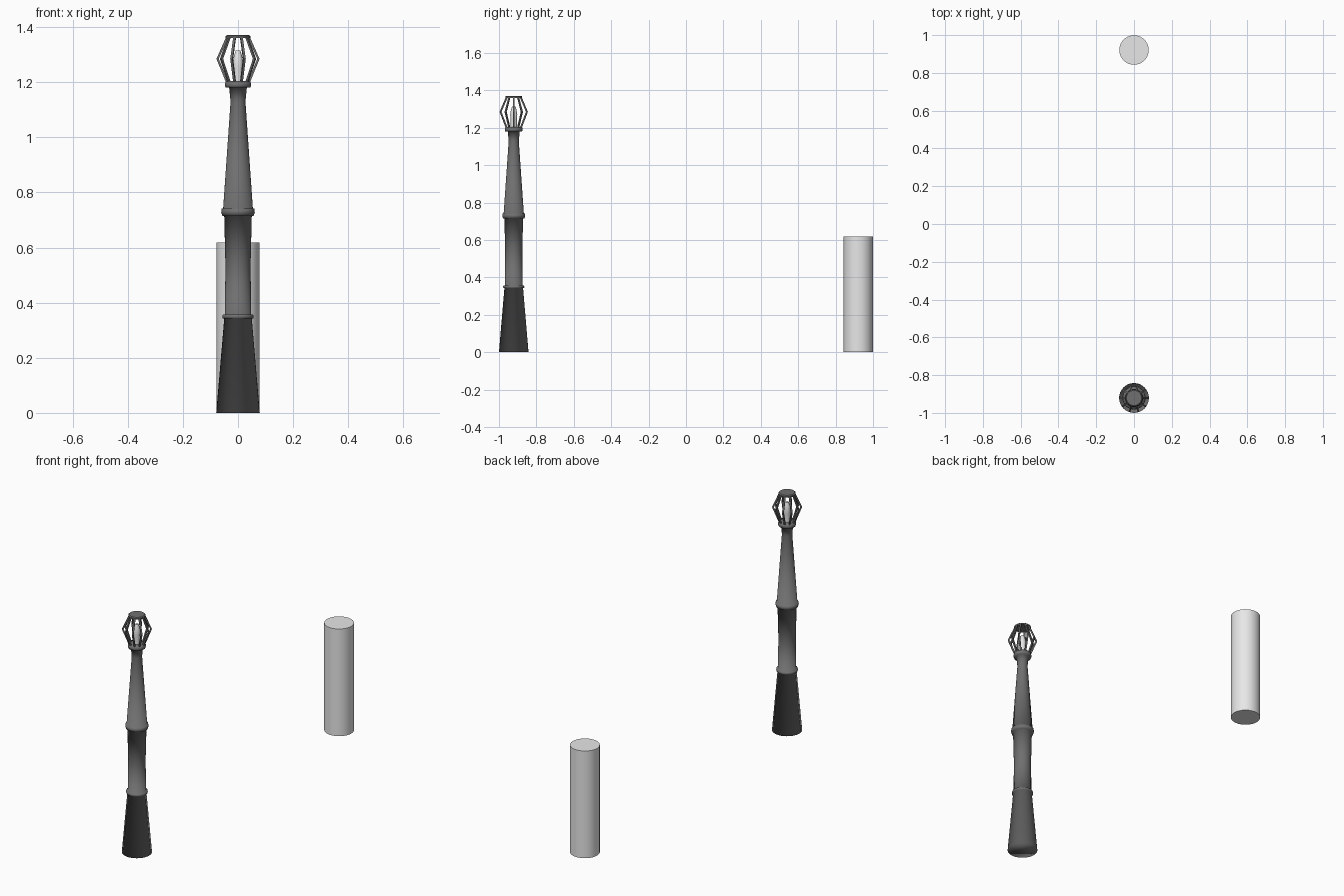
import bpy, bmesh, math
from mathutils import Vector

if "Cube" in bpy.data.objects:
    bpy.data.objects.remove(bpy.data.objects["Cube"])

LAMP_Y, BOLLARD_Y = -0.921, 0.921


def material(name, v):
    m = bpy.data.materials.new(name)
    m.diffuse_color = (v, v, v, 1)
    m.use_nodes = True
    m.node_tree.nodes["Principled BSDF"].inputs["Base Color"].default_value = m.diffuse_color
    return m


grey = material("iron grey", 0.16)
light = material("light grey", 0.8)


def finish(name, bm, mat, angle):
    bmesh.ops.recalc_face_normals(bm, faces=bm.faces)
    me = bpy.data.meshes.new(name)
    bm.to_mesh(me)
    bm.free()
    me.materials.append(mat)
    ob = bpy.data.objects.new(name, me)
    bpy.context.collection.objects.link(ob)
    bpy.ops.object.select_all(action='DESELECT')
    ob.select_set(True)
    bpy.context.view_layer.objects.active = ob
    bpy.ops.object.shade_smooth_by_angle(angle=math.radians(angle))
    return ob


def lathe(name, profile, y, mat, n=32, angle=35):
    """Turned solid from (radius, z) points, capped at both ends."""
    bm = bmesh.new()
    rings = [[bm.verts.new((r * math.cos(math.tau * i / n),
                            y + r * math.sin(math.tau * i / n), z))
              for i in range(n)] for r, z in profile]
    for a, b in zip(rings, rings[1:]):
        for i in range(n):
            j = (i + 1) % n
            bm.faces.new((a[i], a[j], b[j], b[i]))
    bm.faces.new(rings[0][::-1])
    bm.faces.new(rings[-1])
    return finish(name, bm, mat, angle)


# Post: tapered base, waisted middle, tapered upper shaft, with collars,
# turned as one softly shaded piece
lathe("lamp_post", [
    (0.079, 0), (0.050, 0.342),                                    # base
    (0.055, 0.342), (0.057, 0.349), (0.055, 0.357), (0.048, 0.357),  # lower collar
    (0.0455, 0.53), (0.050, 0.715),                                # middle
    (0.057, 0.715), (0.061, 0.728), (0.059, 0.741), (0.054, 0.741),  # middle collar
    (0.027, 1.13), (0.032, 1.180),                                 # upper shaft
    (0.045, 1.180), (0.048, 1.190), (0.045, 1.204)],               # top collar
    LAMP_Y, grey, angle=180)

# Lamp bulb and cage
lathe("bulb", [(0.017, 1.20), (0.017, 1.25), (0.019, 1.27),
               (0.015, 1.295), (0.008, 1.315)], LAMP_Y, light, 16)
lathe("cage_cap", [(0.045, 1.360), (0.045, 1.367), (0.040, 1.371)], LAMP_Y, grey)

bm = bmesh.new()
w = 0.0042
for k in range(10):
    a = math.tau * k / 10
    out = Vector((math.cos(a), math.sin(a), 0))
    side = Vector((-out.y, out.x, 0)) * w
    rings = []
    for r, z in ((0.039, 1.198), (0.074, 1.285), (0.039, 1.364)):
        c = out * r + Vector((0, LAMP_Y, z))
        rings.append([bm.verts.new(c + out * w * s + side * t)
                      for s, t in ((-1, -1), (1, -1), (1, 1), (-1, 1))])
    for p, q in zip(rings, rings[1:]):
        for i in range(4):
            j = (i + 1) % 4
            bm.faces.new((p[i], p[j], q[j], q[i]))
    bm.faces.new(rings[0])
    bm.faces.new(rings[-1])
finish("cage_bars", bm, grey, 25)

# Separate plain cylinder
lathe("bollard", [(0.078, 0), (0.078, 0.618)], BOLLARD_Y, light)
